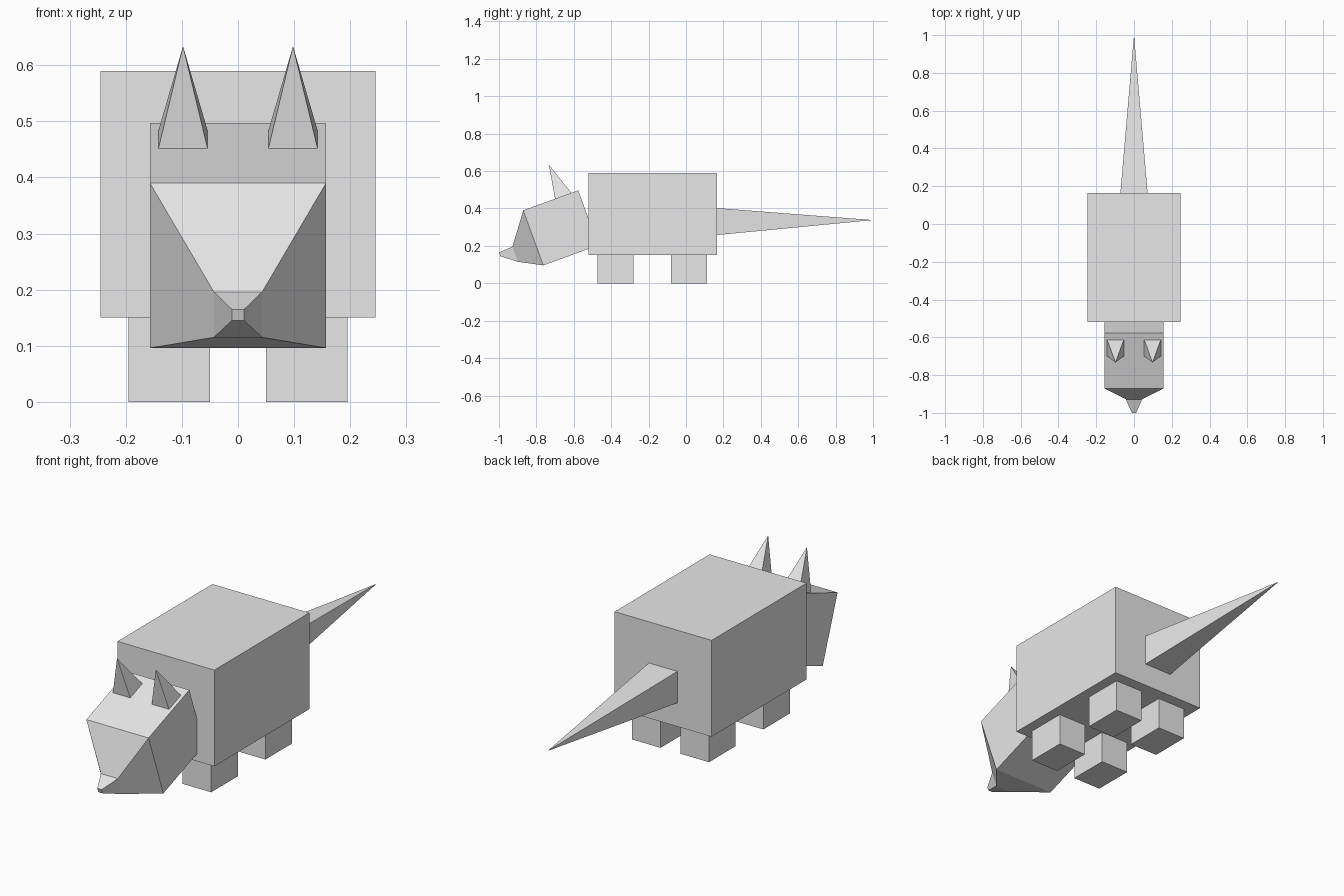
import bpy
import bmesh

cube = bpy.data.objects.get("Cube")
if cube:
    bpy.data.objects.remove(cube, do_unlink=True)

grey = bpy.data.materials.new("light_grey")
grey.use_nodes = True
grey.diffuse_color = (0.8, 0.8, 0.8, 1)
grey.node_tree.nodes["Principled BSDF"].inputs["Base Color"].default_value = (0.8, 0.8, 0.8, 1)


def loft(name, rings):
    """Skin four-cornered rings in order; a one-point ring makes an apex."""
    bm = bmesh.new()
    rows = [[bm.verts.new(p) for p in ring] for ring in rings]
    for a, b in zip(rows, rows[1:]):
        for i in range(4):
            j = (i + 1) % 4
            if len(b) == 1:
                bm.faces.new((a[i], a[j], b[0]))
            else:
                bm.faces.new((a[i], a[j], b[j], b[i]))
    for end in (rows[0], rows[-1]):
        if len(end) == 4:
            bm.faces.new(end)
    bmesh.ops.recalc_face_normals(bm, faces=bm.faces)
    mesh = bpy.data.meshes.new(name)
    bm.to_mesh(mesh)
    bm.free()
    mesh.materials.append(grey)
    obj = bpy.data.objects.new(name, mesh)
    bpy.context.collection.objects.link(obj)
    return obj


def ring(x0, x1, top, bottom):
    """Rectangle between a top and a bottom edge, each given as (y, z)."""
    return [(x0, *bottom), (x1, *bottom), (x1, *top), (x0, *top)]


def box(name, x0, x1, y0, y1, z0, z1):
    return loft(name, [ring(x0, x1, (y, z1), (y, z0)) for y in (y0, y1)])


# Body and tail
box("body", -0.245, 0.245, -0.52, 0.165, 0.15, 0.59)
loft("tail", [ring(-0.072, 0.072, (0.165, 0.402), (0.165, 0.258)), [(0, 1, 0.338)]])

# Tilted head, tapering into the snout and nose
sections = [
    (0.157, (-0.576, 0.497), (-0.469, 0.203)),
    (0.157, (-0.87, 0.39), (-0.763, 0.096)),
    (0.043, (-0.928, 0.196), (-0.90, 0.115)),
    (0.011, (-1.0, 0.165), (-0.993, 0.145)),
]
loft("head_and_snout", [ring(-w, w, top, low) for w, top, low in sections])

# Paired ears and legs
for side, s in (("left", 1), ("right", -1)):
    base = ring(s * 0.054, s * 0.142, (-0.613, 0.483), (-0.70, 0.451))
    loft(side + "_ear", [base, [(s * 0.098, -0.733, 0.634)]])
    for place, y in (("front", -0.472), ("back", -0.08)):
        box(f"{place}_{side}_leg", s * 0.05, s * 0.195, y, y + 0.192, 0, 0.15)
